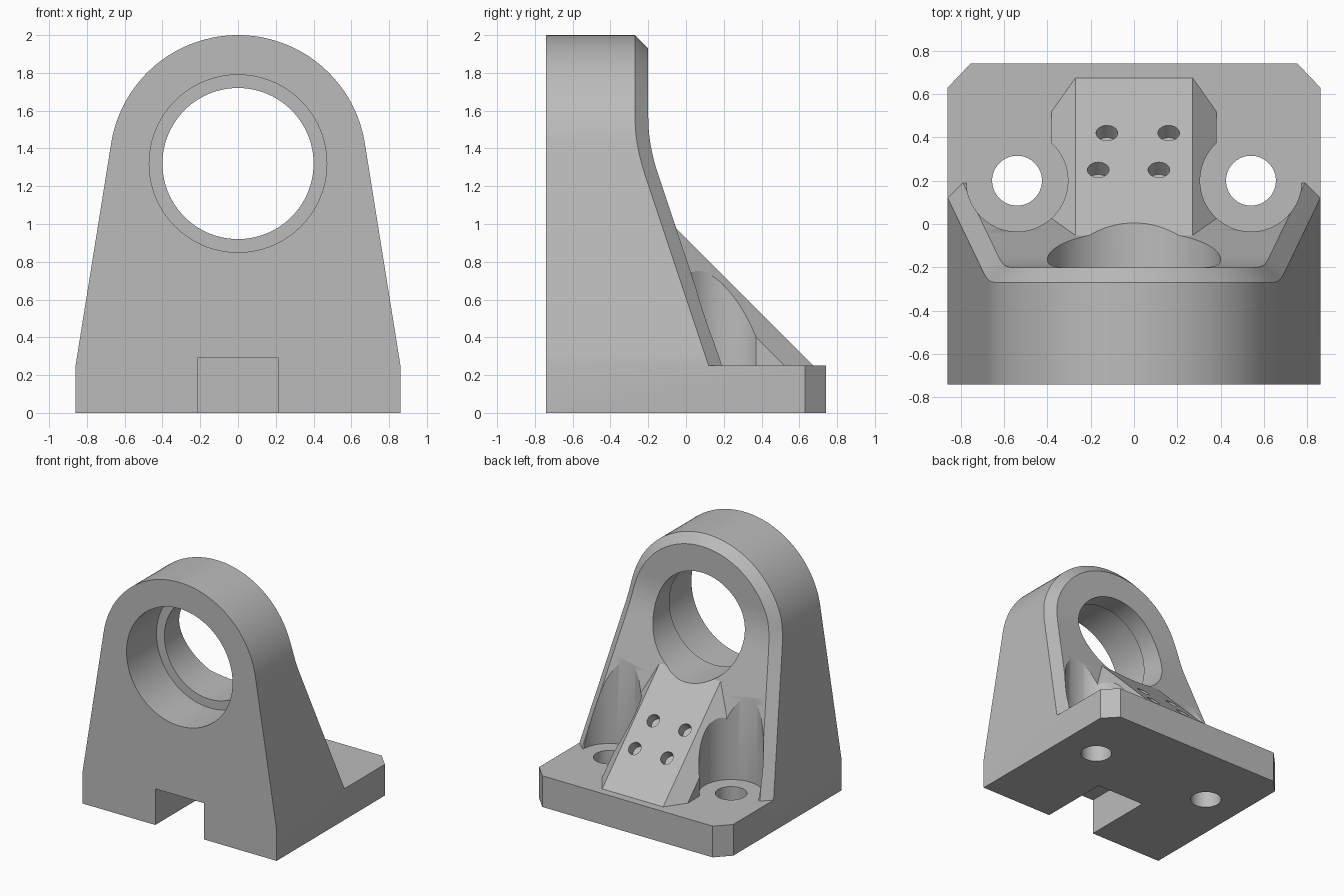
import bpy, bmesh, math
from mathutils import Vector, Matrix

if "Cube" in bpy.data.objects:
    bpy.data.objects.remove(bpy.data.objects["Cube"], do_unlink=True)

grey = bpy.data.materials.new("cast_grey")
grey.use_nodes = True
grey.diffuse_color = (0.5, 0.5, 0.5, 1)
grey.node_tree.nodes["Principled BSDF"].inputs["Base Color"].default_value = (0.5, 0.5, 0.5, 1)

HALF, FRONT, BACK, PLATE = 0.86, -0.74, 0.74, 0.25
BORE_Z, CHAMFER = 1.32, 0.07


def finish(bm, name):
    bmesh.ops.recalc_face_normals(bm, faces=bm.faces)
    mesh = bpy.data.meshes.new(name)
    bm.to_mesh(mesh)
    bm.free()
    mesh.materials.append(grey)
    obj = bpy.data.objects.new(name, mesh)
    bpy.context.collection.objects.link(obj)
    return obj


def hull(name, points):
    bm = bmesh.new()
    for p in points:
        bm.verts.new(p)
    bmesh.ops.convex_hull(bm, input=bm.verts)
    bmesh.ops.dissolve_limit(bm, angle_limit=0.01, verts=bm.verts, edges=bm.edges)
    return finish(bm, name)


def cylinder(name, radius, start, end, sides=64):
    start, end = Vector(start), Vector(end)
    axis = end - start
    bm = bmesh.new()
    turn = axis.to_track_quat('Z', 'Y').to_matrix().to_4x4()
    bmesh.ops.create_cone(bm, cap_ends=True, segments=sides, radius1=radius, radius2=radius,
                          depth=axis.length, matrix=Matrix.Translation((start + end) / 2) @ turn)
    return finish(bm, name)


def combine(target, tool, operation):
    mod = target.modifiers.new(tool.name, 'BOOLEAN')
    mod.operation, mod.solver, mod.object = operation, 'EXACT', tool
    bpy.context.view_layer.objects.active = target
    bpy.ops.object.modifier_apply(modifier=mod.name)
    bpy.data.objects.remove(tool, do_unlink=True)


def rear(z):
    """Rear face depth: upright, blended into a slope."""
    if z > 1.57:
        return -0.2
    if z > 1.27:
        return -0.2 + (1.57 - z) ** 2 / 1.8
    return 0.19 - (z - PLATE) / 3


# Arched outline: straight flank tangent to a round top, optionally inset
drop = BORE_Z - PLATE
lean = math.atan2(drop, HALF) - math.acos(0.68 / math.hypot(HALF, drop))
lean = -math.atan2(drop, HALF) + math.acos(0.68 / math.hypot(HALF, drop))


def outline(inset):
    radius = 0.68 - inset
    tangent = (radius * math.cos(lean), BORE_Z + radius * math.sin(lean))
    foot_x = HALF - inset / math.cos(lean)
    points = [(foot_x + (tangent[0] - foot_x) * i / 20, PLATE + (tangent[1] - PLATE) * i / 20)
              for i in range(20)]
    for i in range(32):
        a = lean + (math.pi / 2 - lean) * i / 32
        points.append((radius * math.cos(a), BORE_Z + radius * math.sin(a)))
    return points + [(0, BORE_Z + radius)]


# Upright body, with the rear edge chamfered
bm = bmesh.new()
outer, inner = outline(0), outline(CHAMFER)
loops = [[(x, FRONT, z) for x, z in outer],
         [(x, rear(z) - CHAMFER, z) for x, z in outer],
         [(x, rear(z), z) for x, z in inner]]
rings = []
for loop in loops:
    right = [bm.verts.new((-x, y, z)) for x, y, z in loop[:-1]]
    rings.append(right + [bm.verts.new(loop[-1])] + [bm.verts.new(p) for p in reversed(loop[:-1])])
count = len(rings[0])
for a, b in zip(rings, rings[1:]):
    for i in range(count - 1):
        bm.faces.new((a[i], a[i + 1], b[i + 1], b[i]))
back = rings[2]
for i in range(count // 2 - 1):
    bm.faces.new((back[i], back[i + 1], back[-2 - i], back[-1 - i]))
mid = count // 2
bm.faces.new((back[mid - 1], back[mid], back[mid + 1]))
bm.faces.new(rings[0])
bm.faces.new([r[0] for r in rings] + [r[-1] for r in reversed(rings)])
body = finish(bm, "bearing_bracket")

# Sloping rear rib with chamfered long edges
rib_points = []
for x, plane in ((0.27, 0.925), (0.38, 0.77)):
    for side in (-x, x):
        rib_points += [(side, -0.15, PLATE), (side, plane - PLATE, PLATE), (side, -0.15, plane + 0.15)]
combine(body, hull("rib", rib_points), 'UNION')

# Bolt clearance scallops
for side in (-1, 1):
    combine(body, cylinder("scallop", 0.235, (side * 0.54, 0.2, 0.2), (side * 0.54, 0.2, 2)), 'DIFFERENCE')

# Base plate with clipped rear corners
corners = [(HALF, FRONT), (HALF, 0.63), (0.755, BACK)]
plate = hull("base_plate", [(s * x, y, z) for x, y in corners for s in (-1, 1) for z in (0, PLATE)])
combine(body, plate, 'UNION')

# Bolt holes
for side in (-1, 1):
    combine(body, cylinder("bolt_hole", 0.115, (side * 0.54, 0.2, -0.1), (side * 0.54, 0.2, 0.4)), 'DIFFERENCE')

# Stepped main bore
combine(body, cylinder("bore", 0.4, (0, -1, BORE_Z), (0, 0.6, BORE_Z), 96), 'DIFFERENCE')
combine(body, cylinder("bearing_seat", 0.47, (0, -1, BORE_Z), (0, -0.36, BORE_Z), 96), 'DIFFERENCE')

# Front keyway slot
slot = hull("slot", [(x, y, z) for x in (-0.215, 0.215) for y in (-1, -0.16) for z in (-0.1, 0.29)])
combine(body, slot, 'DIFFERENCE')

# Small blind holes square to the rib face
normal = Vector((0, 1, 1)).normalized()
for x, y in ((-0.125, 0.42), (0.16, 0.42), (-0.165, 0.25), (0.115, 0.25)):
    spot = Vector((x, y, 0.925 - y))
    combine(body, cylinder("small_hole", 0.05, spot - normal * 0.08, spot + normal * 0.1, 32), 'DIFFERENCE')

bpy.ops.object.select_all(action='DESELECT')
body.select_set(True)
bpy.context.view_layer.objects.active = body
bpy.ops.object.shade_smooth_by_angle(angle=math.radians(25))
